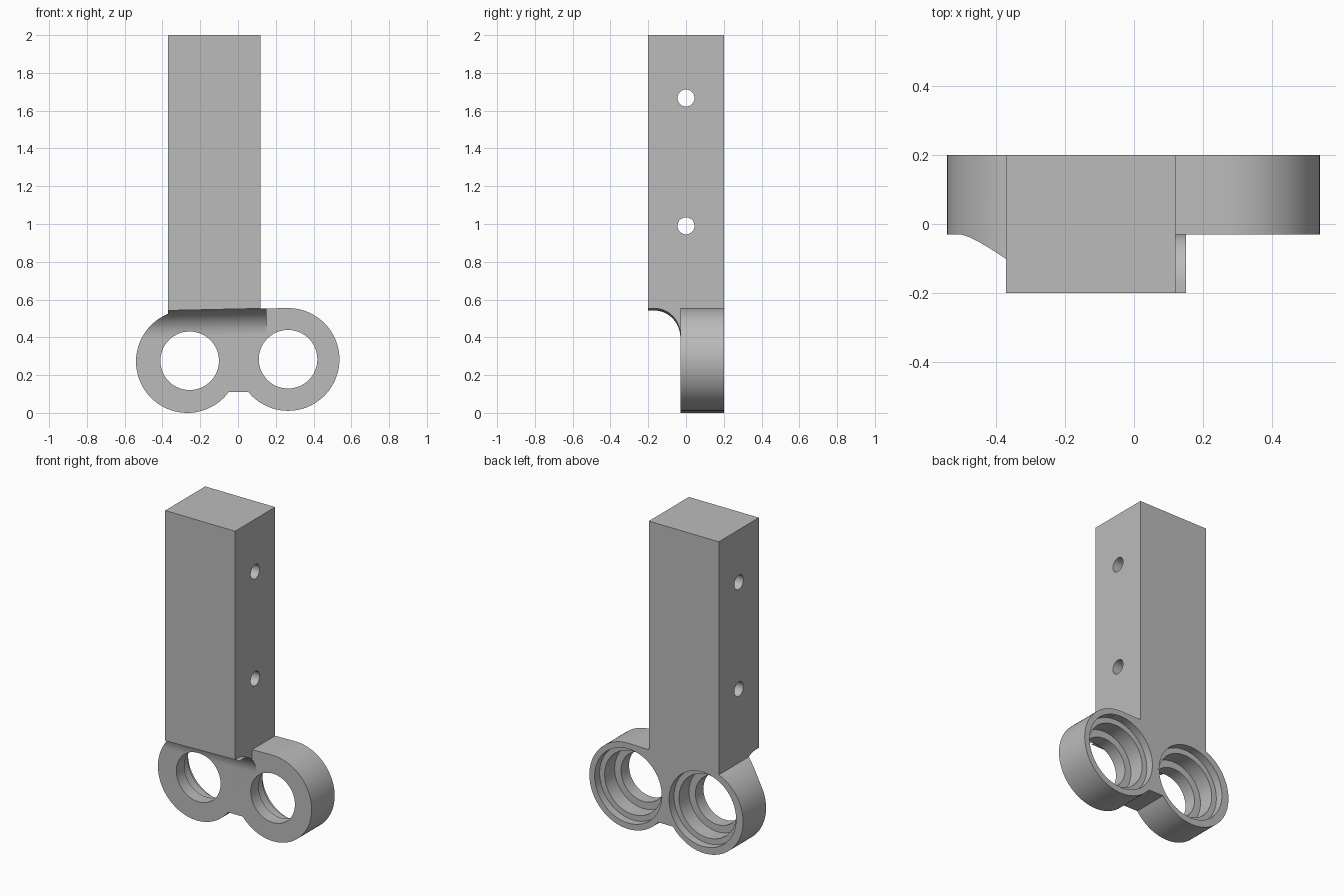
import bpy, bmesh, math
from mathutils import Vector

if "Cube" in bpy.data.objects:
    bpy.data.objects.remove(bpy.data.objects["Cube"])

grey = bpy.data.materials.new("plain grey")
grey.use_nodes = True
grey.diffuse_color = (0.5, 0.5, 0.5, 1)
grey.node_tree.nodes["Principled BSDF"].inputs["Base Color"].default_value = (0.5, 0.5, 0.5, 1)


def make(name, bm):
    mesh = bpy.data.meshes.new(name)
    bm.to_mesh(mesh)
    bm.free()
    mesh.materials.append(grey)
    obj = bpy.data.objects.new(name, mesh)
    bpy.context.collection.objects.link(obj)
    return obj


def prism(name, points, move):
    """Extrude a closed outline of 3D points along a vector."""
    bm = bmesh.new()
    face = bm.faces.new([bm.verts.new(p) for p in points])
    result = bmesh.ops.extrude_face_region(bm, geom=[face])
    verts = [v for v in result["geom"] if isinstance(v, bmesh.types.BMVert)]
    bmesh.ops.translate(bm, verts=verts, vec=move)
    bmesh.ops.recalc_face_normals(bm, faces=bm.faces)
    return make(name, bm)


def box(name, x0, x1, y0, y1, z0, z1):
    corners = [(x0, y0, z0), (x1, y0, z0), (x1, y1, z0), (x0, y1, z0)]
    return prism(name, corners, (0, 0, z1 - z0))


def arc(cx, cz, r, start, end, steps):
    angles = [math.radians(start + (end - start) * i / steps) for i in range(steps + 1)]
    return [(cx + r * math.cos(a), cz + r * math.sin(a)) for a in angles]


def rod(name, centre, r, move):
    """Round cutter starting at centre and running along x or y."""
    ring = arc(0, 0, r, 0, 354.375, 63)
    if move[0]:
        points = [Vector(centre) + Vector((0, u, v)) for u, v in ring]
    else:
        points = [Vector(centre) + Vector((u, 0, v)) for u, v in ring]
    return prism(name, points, move)


def combine(target, other, operation):
    mod = target.modifiers.new(operation, "BOOLEAN")
    mod.operation = operation
    mod.solver = "EXACT"
    mod.object = other
    bpy.context.view_layer.objects.active = target
    bpy.ops.object.modifier_apply(modifier=mod.name)
    bpy.data.objects.remove(other)


# Double-ring outline, first at the full depth of the post
RADIUS = 0.272
left_arc = arc(-0.268, 0.272, RADIUS, 91.3, 323.5, 64)
right_arc = arc(0.265, 0.283, RADIUS, 219.5, 451.3, 64)
bracket = prism("bracket", [(x, -0.2, z) for x, z in left_arc + right_arc], (0, 0.4, 0))

# Square post
combine(bracket, box("post", -0.37, 0.12, -0.2, 0.2, 0.45, 2), "UNION")

# Slightly tilted concave fillet below the front of the post
SLOPE = 0.022
fillet = arc(-0.17, 0.413, 0.14, 90, 0, 24)


def fillet_point(x, y, z):
    return (x, y, z + SLOPE * (x - 0.12))


profile = [(-0.5, 0.553)] + fillet + [(-0.03, -0.3), (-0.5, -0.3)]
cutter = prism("fillet_cutter", [fillet_point(-1, y, z) for y, z in profile], (2, 0, 2 * SLOPE))
combine(bracket, cutter, "DIFFERENCE")
combine(bracket, box("front_cutter", 0.12, 1, -0.5, -0.03, -0.5, 0.8), "DIFFERENCE")

# Stepped bores, widening towards the back: radius and front end of each step
for cx, cz in ((-0.256, 0.276), (0.265, 0.284)):
    for radius, front in ((0.155, -0.5), (0.2, 0.05), (0.235, 0.15)):
        combine(bracket, rod("bore", (cx, front, cz), radius, (0, 0.5 - front, 0)), "DIFFERENCE")

# Cross holes through the post
for z in (0.99, 1.667):
    combine(bracket, rod("cross_hole", (-1, 0, z), 0.045, (2, 0, 0)), "DIFFERENCE")

# Thin curved lip carrying the fillet past the side of the post
bm = bmesh.new()
lip_line = [(-0.2, 0.553)] + fillet
rows = [[bm.verts.new(fillet_point(x, y, z)) for y, z in lip_line] for x in (0.12, 0.15)]
for i in range(len(lip_line) - 1):
    bm.faces.new((rows[0][i], rows[0][i + 1], rows[1][i + 1], rows[1][i]))
lip = make("fillet_lip", bm)

# Smooth curves, sharp edges
bpy.ops.object.select_all(action="DESELECT")
for obj in (bracket, lip):
    obj.select_set(True)
    bpy.context.view_layer.objects.active = obj
bpy.ops.object.shade_smooth_by_angle(angle=math.radians(30))
